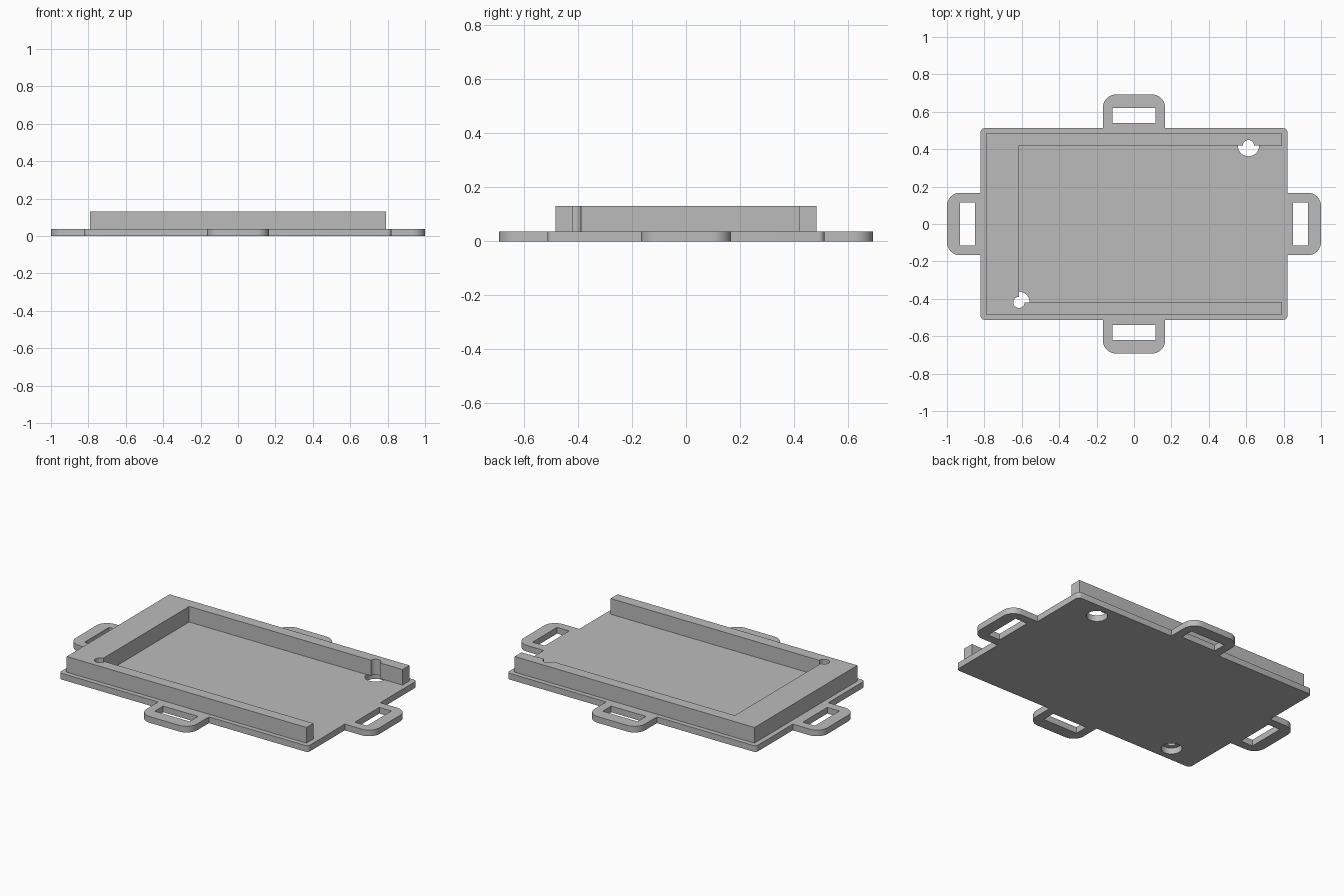
import bpy, bmesh, math

cube = bpy.data.objects.get("Cube")
if cube:
    bpy.data.objects.remove(cube)

grey = bpy.data.materials.new("light grey plastic")
grey.use_nodes = True
colour = (0.5, 0.5, 0.5, 1)
grey.diffuse_color = colour
grey.node_tree.nodes["Principled BSDF"].inputs["Base Color"].default_value = colour


def arc(cx, cy, r, start, end, steps):
    """Points along an arc, angles in degrees."""
    angles = [math.radians(start + (end - start) * i / steps) for i in range(steps + 1)]
    return [(cx + r * math.cos(a), cy + r * math.sin(a)) for a in angles]


def circle(cx, cy, r):
    return arc(cx, cy, r, 0, 360, 32)[:-1]


def rect(cx, cy, w, h):
    return [(cx - w, cy - h), (cx + w, cy - h), (cx + w, cy + h), (cx - w, cy + h)]


def slab(name, loops, bottom, top):
    """Fill an outline with holes and extrude it upwards."""
    bm = bmesh.new()
    edges = []
    for loop in loops:
        verts = [bm.verts.new((x, y, bottom)) for x, y in loop]
        edges += [bm.edges.new((v, verts[i - 1])) for i, v in enumerate(verts)]
    bmesh.ops.triangle_fill(bm, edges=edges, use_beauty=True, normal=(0, 0, 1))
    grown = bmesh.ops.extrude_face_region(bm, geom=bm.faces[:], use_keep_orig=True)
    moved = [g for g in grown["geom"] if isinstance(g, bmesh.types.BMVert)]
    bmesh.ops.translate(bm, verts=moved, vec=(0, 0, top - bottom))
    bmesh.ops.recalc_face_normals(bm, faces=bm.faces[:])
    mesh = bpy.data.meshes.new(name)
    bm.to_mesh(mesh)
    bm.free()
    mesh.materials.append(grey)
    obj = bpy.data.objects.new(name, mesh)
    bpy.context.collection.objects.link(obj)
    bpy.ops.object.select_all(action="DESELECT")
    obj.select_set(True)
    bpy.context.view_layer.objects.active = obj
    bpy.ops.object.shade_smooth_by_angle(angle=math.radians(30))
    return obj


# Main dimensions
plate_x, plate_y, plate_top = 0.82, 0.512, 0.037
end_x, end_y, tab_half, tab_r = 1.0, 0.692, 0.167, 0.07
wall_x, wall_y, wall_top = 0.79, 0.484, 0.13
pocket_x, pocket_y = -0.615, 0.419
pin_x, pin_r, hole_r = 0.612, 0.03, 0.057

# Base plate with four strap tabs: one quarter outline, mirrored round
quarter = arc(end_x - tab_r, tab_half - tab_r, tab_r, 0, 90, 10)
quarter += [(plate_x, tab_half)]
quarter += arc(plate_x - 0.02, plate_y - 0.02, 0.02, 0, 90, 5)
quarter += [(tab_half, plate_y)]
quarter += arc(tab_half - tab_r, end_y - tab_r, tab_r, 0, 90, 10)
half = quarter + [(-x, y) for x, y in reversed(quarter)]
outline = half + [(x, -y) for x, y in reversed(half)]

# Strap slots and round locating holes
holes = [circle(pin_x, pocket_y, hole_r), circle(pocket_x, -pocket_y, hole_r)]
for s in (-1, 1):
    holes += [rect(s * 0.89, 0, 0.04, 0.115), rect(0, s * 0.58, 0.115, 0.04)]
slab("base_plate", [outline] + holes, 0, plate_top)

# Three-sided raised wall, open at +x, with pin bores biting into it
wall = [(wall_x, -wall_y), (wall_x, -pocket_y)]
wall += arc(pocket_x, -pocket_y, pin_r, 0, -270, 24)
wall += [(pocket_x, pocket_y)]
wall += arc(pin_x, pocket_y, pin_r, 180, 0, 16)
wall += [(wall_x, pocket_y), (wall_x, wall_y), (-wall_x, wall_y), (-wall_x, -wall_y)]
slab("raised_wall", [wall], plate_top, wall_top)
